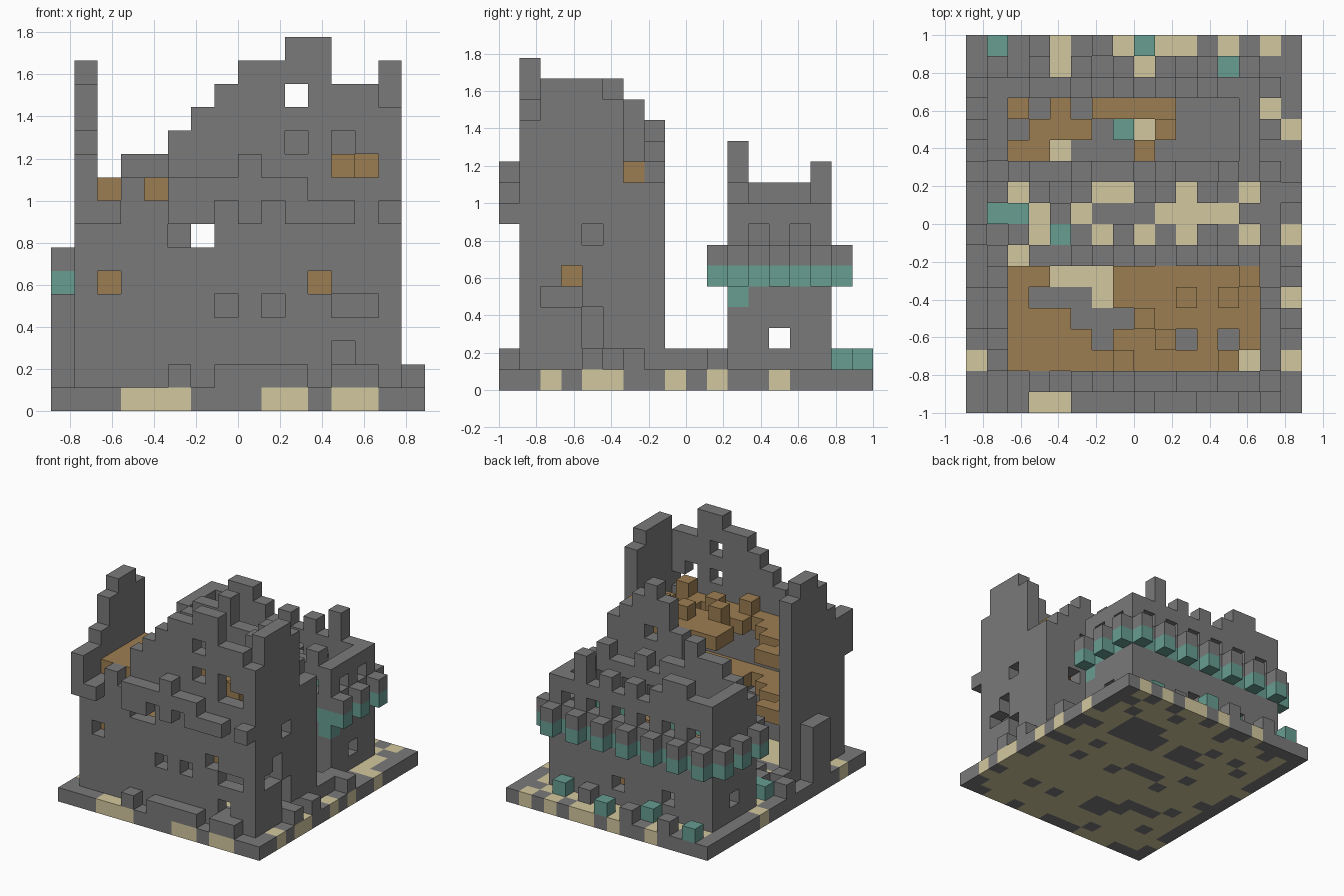
import bpy
import bmesh
import random
from mathutils import Vector

random.seed(7)
cube = bpy.data.objects.get("Cube")
if cube:
    bpy.data.objects.remove(cube)

U = 1 / 9                      # block size
COLOURS = {
    "stone": (0.193, 0.193, 0.193),
    "sand": (0.65, 0.575, 0.345),
    "wood": (0.335, 0.208, 0.085),
    "verdigris": (0.135, 0.34, 0.285),
}
NAMES = list(COLOURS)
materials = []
for name, rgb in COLOURS.items():
    m = bpy.data.materials.new(name)
    m.use_nodes = True
    m.diffuse_color = (*rgb, 1)
    bsdf = m.node_tree.nodes["Principled BSDF"]
    bsdf.inputs["Base Color"].default_value = (*rgb, 1)
    bsdf.inputs["Roughness"].default_value = 0.9
    materials.append(m)

blocks = {}                    # (i, j, k) -> (part, colour)


def put(part, colour, i, j, k):
    blocks[i, j, k] = (part, colour)


def cut(cells):
    for c in cells:
        blocks.pop(c, None)


def wall(part, heights, place, band=None):
    """Row of columns; place(n) gives the (i, j) of column n."""
    for n, h in enumerate(heights):
        for k in range(1, h):
            put(part, "verdigris" if k == band else "stone", *place(n), k)


# main hall: gabled front wall and broken side and back walls
wall("hall_left_wall", [11, 12, 14, 15, 15, 14, 2], lambda n: (1, 1 + n))
wall("hall_right_wall", [13, 15, 15, 15, 14, 10, 10], lambda n: (14, 1 + n))
wall("hall_front_wall", [9, 10, 9, 12, 13, 14, 15, 15, 16, 16, 14, 14],
     lambda n: (2 + n, 1))
wall("hall_back_wall", [1, 2, 2, 3, 4, 5, 7, 10, 12, 13, 12, 11],
     lambda n: (2 + n, 7))
cut((i, 1, k) for i, k in [(6, 7), (5, 7), (7, 4), (9, 4), (12, 4), (13, 4),
                           (12, 2), (2, 5), (11, 5), (10, 11), (12, 11),
                           (12, 10), (13, 10), (10, 13)])
cut((14, j, k) for j, k in [(2, 4), (3, 4), (4, 3), (4, 2), (4, 7), (3, 5), (5, 1)])
cut([(10, 7, 4), (12, 7, 6), (11, 7, 9)])

# ragged cornice on the front, buttress on the side
for k, cols in {8: [1, 2, 5, 6, 8, 10, 11, 12, 14],
                9: [1, 5, 6, 7, 8, 9, 10], 10: [1, 8]}.items():
    for i in cols:
        put("hall_cornice", "stone", i, 0, k)
for j in (4, 5):
    for k in range(1, 5):
        put("hall_buttress", "stone", 0, j, k)

# two wooden floors with a collapsed patch
gaps = {2: [13], 3: [6, 10, 12], 4: [5, 6, 7], 5: [3, 4, 5, 6], 6: [4, 5, 6]}
for i in range(2, 14):
    for j in range(2, 7):
        if i in gaps[j]:
            continue
        put("hall_upper_floor", "wood", i, j, 9)
        if j < 4 or i < 5 or i > 9:
            put("hall_lower_floor", "wood", i, j, 5)
for i, j in [(13, 6), (12, 5), (12, 2), (8, 4), (9, 3), (10, 5), (7, 2)]:
    put("fallen_beams", "wood", i, j, 10)

# tower with a coloured band
wall("tower_left_wall", [9, 9, 10, 10, 10], lambda n: (1, 11 + n), 5)
wall("tower_right_wall", [9, 9, 9, 9, 9], lambda n: (13, 11 + n), 5)
wall("tower_front_wall", [10, 11, 11, 12, 10, 10, 9, 10, 9, 9, 10],
     lambda n: (2 + n, 11), 5)
wall("tower_back_wall", [10, 11, 11, 10, 9, 10, 9, 10, 9, 11, 9],
     lambda n: (2 + n, 15), 5)
for i in (2, 4, 6, 8, 10, 12):
    cut([(i, 11, 7), (i, 15, 7)])
for j in (12, 14):
    cut([(13, j, 7)])
cut([(1, 13, 2), (13, 13, 2), (8, 15, 2), (4, 15, 2), (7, 11, 1), (7, 11, 2)])
put("tower_right_wall", "verdigris", 13, 11, 4)
for j in (12, 13, 14):         # loose merlon row behind the right parapet
    put("tower_left_wall", "stone", 1, j, 9)

# alternating corbels around the tower
ring = [(i, 16) for i in range(1, 14, 2)]
ring += [(i, 10) for i in (1, 3, 5, 9, 11)]
ring += [(i, j) for i in (0, 14) for j in (11, 13, 15)]
for i, j in ring:
    put("tower_corbels", "verdigris", i, j, 5)
    put("tower_corbels", "stone", i, j, 6)

# tower floor remains
for j, cols in {14: [2, 4, 6, 7, 8, 9], 13: [3, 4, 5, 9], 12: [2, 3, 8]}.items():
    for i in cols:
        put("tower_floor", "wood", i, j, 2 if j == 14 and i > 5 else 5)

# rubble lying on the slab
for i, j in [(5, 0), (7, 0), (8, 0), (9, 0), (10, 0), (12, 0), (13, 0), (15, 4),
             (15, 10), (15, 6), (6, 17), (3, 17), (10, 16), (4, 9), (7, 8), (11, 8),
             (13, 9), (8, 10), (11, 10), (2, 8), (14, 8), (14, 9), (14, 10), (0, 8)]:
    put("stone_rubble", "stone", i, j, 1)
for i, j in [(1, 17), (8, 17), (12, 16), (5, 16), (1, 9), (2, 9), (4, 8), (7, 13)]:
    put("verdigris_rubble", "verdigris", i, j, 1)

# ground slab: sandy patches in the open, mostly sand where it is covered
sand = {0: [3, 4, 5, 9, 10, 12, 13], 2: [0, 13, 15], 4: [15], 5: [6, 15],
        6: [4, 5, 6], 7: [2], 8: [3, 6, 8, 10, 13, 15], 9: [3, 5, 9, 10, 11, 12],
        10: [2, 6, 7, 10, 13, 15], 11: [0], 12: [4], 13: [8, 15], 14: [14],
        16: [4, 8], 17: [4, 7, 9, 10, 12, 14]}
for i in range(16):
    for j in range(18):
        covered = (0 < i < 15 and 0 < j < 17
                   and any((i, j, k) in blocks for k in range(1, 16)))
        sandy = i in sand.get(j, []) or (covered and random.random() < 0.92)
        put("ground_slab", "sand" if sandy else "stone", i, j, 0)

# exposed block faces become one mesh per part
AXES = [Vector(v) for v in ((1, 0, 0), (0, 1, 0), (0, 0, 1))]
ORIGIN = Vector((-8, -9, 0))


def build(part):
    bm = bmesh.new()
    for cell, (owner, colour) in blocks.items():
        if owner != part:
            continue
        centre = Vector(cell) + ORIGIN + Vector((0.5, 0.5, 0.5))
        for a in range(3):
            p, q = AXES[(a + 1) % 3] / 2, AXES[(a + 2) % 3] / 2
            for s in (1, -1):
                n = AXES[a] * s
                if tuple(c + int(d) for c, d in zip(cell, n)) in blocks:
                    continue
                loop = [-p - q, p - q, p + q, q - p][::s]
                face = bm.faces.new([bm.verts.new((centre + n / 2 + c) * U)
                                     for c in loop])
                face.material_index = NAMES.index(colour)
    bmesh.ops.remove_doubles(bm, verts=bm.verts, dist=0.001)
    mesh = bpy.data.meshes.new(part)
    bm.to_mesh(mesh)
    bm.free()
    for m in materials:
        mesh.materials.append(m)
    bpy.context.collection.objects.link(bpy.data.objects.new(part, mesh))


for part in sorted({owner for owner, _ in blocks.values()}):
    build(part)
